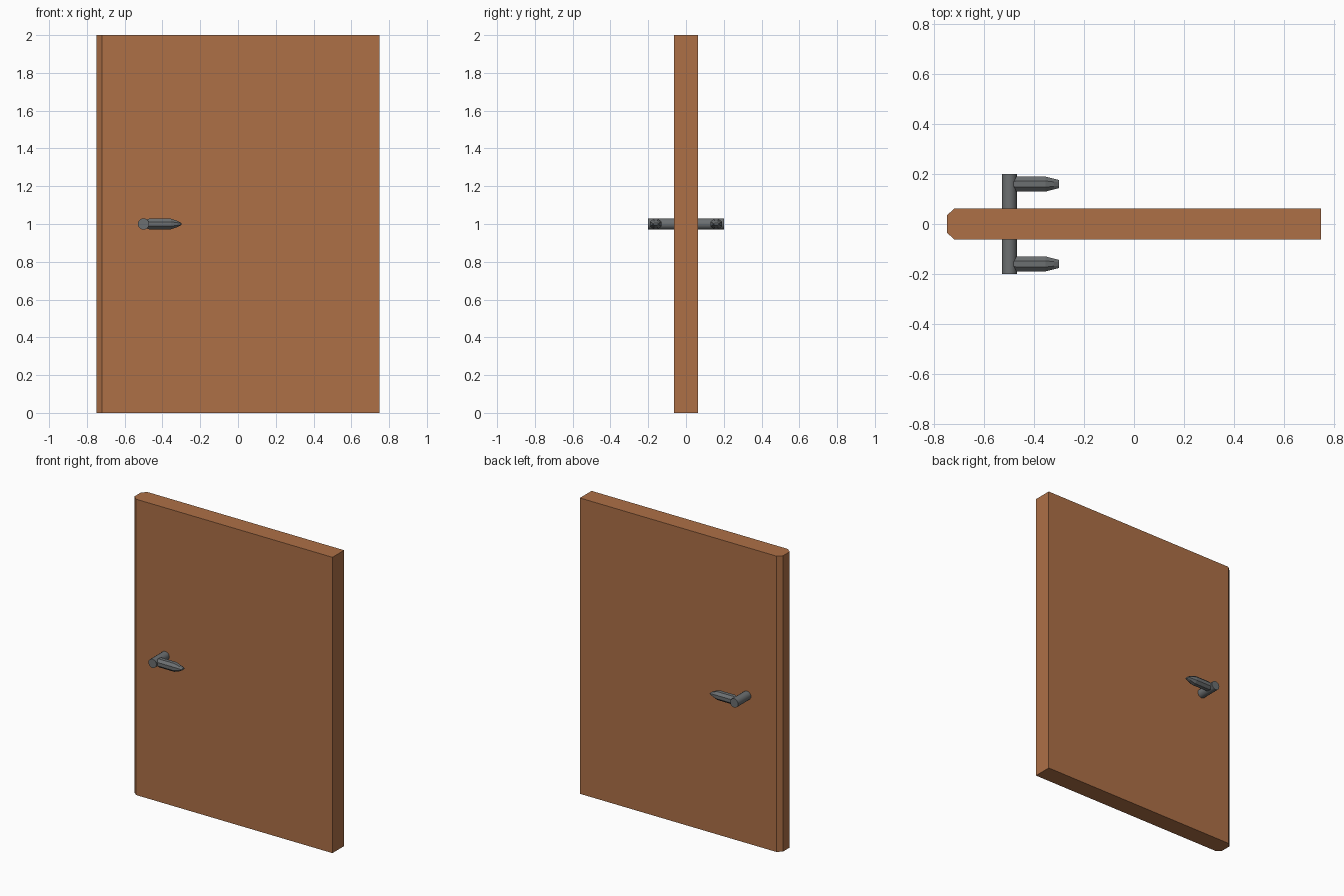
import bpy, bmesh, math

if "Cube" in bpy.data.objects:
    bpy.data.objects.remove(bpy.data.objects["Cube"])


def material(name, rgb):
    m = bpy.data.materials.new(name)
    m.diffuse_color = (*rgb, 1)
    m.use_nodes = True
    m.node_tree.nodes["Principled BSDF"].inputs["Base Color"].default_value = m.diffuse_color
    return m


WOOD = material("brown wood", (0.42, 0.162, 0.062))
METAL = material("grey metal", (0.15, 0.16, 0.165))


def loft(name, rings, mat):
    """Skin a closed solid through rings of equal point count."""
    bm = bmesh.new()
    loops = [[bm.verts.new(p) for p in ring] for ring in rings]
    n = len(loops[0])
    for a, b in zip(loops, loops[1:]):
        for i in range(n):
            j = (i + 1) % n
            bm.faces.new((a[i], a[j], b[j], b[i]))
    bm.faces.new(loops[0])
    bm.faces.new(loops[-1])
    bmesh.ops.recalc_face_normals(bm, faces=bm.faces)
    mesh = bpy.data.meshes.new(name)
    bm.to_mesh(mesh)
    bm.free()
    mesh.materials.append(mat)
    obj = bpy.data.objects.new(name, mesh)
    bpy.context.collection.objects.link(obj)
    return obj


# Door panel: plan outline with the latch edge chamfered
plan = [(0.75, -0.0625), (0.75, 0.0625), (-0.72, 0.0625),
        (-0.75, 0.035), (-0.75, -0.035), (-0.72, -0.0625)]
loft("door_panel", [[(x, y, z) for x, y in plan] for z in (0, 2)], WOOD)

# Spindle running through the door
R = 0.03
circle = [(-0.5 + R * math.cos(math.tau * i / 16), 1 + R * math.sin(math.tau * i / 16))
          for i in range(16)]
spindle = loft("handle_spindle", [[(x, y, z) for x, z in circle] for y in (-0.2, 0.2)], METAL)
bpy.context.view_layer.objects.active = spindle
spindle.select_set(True)
bpy.ops.object.shade_smooth_by_angle(angle=math.radians(35))

# Lever on each face: octagonal bar tapering to a flattened tip
stations = [(-0.50, 0.015, 0.018), (-0.47, 0.03, 0.028), (-0.355, 0.03, 0.028),
            (-0.32, 0.021, 0.016), (-0.30, 0.016, 0.005)]  # x, half width, half height
for name, side in (("front_lever", -1), ("back_lever", 1)):
    rings = []
    for x, hy, hz in stations:
        angles = [math.tau * (i + 0.5) / 8 for i in range(8)]
        k = 1 / math.cos(math.pi / 8)
        rings.append([(x, side * 0.16 + hy * k * math.cos(a), 1 + hz * k * math.sin(a))
                      for a in angles])
    loft(name, rings, METAL)
